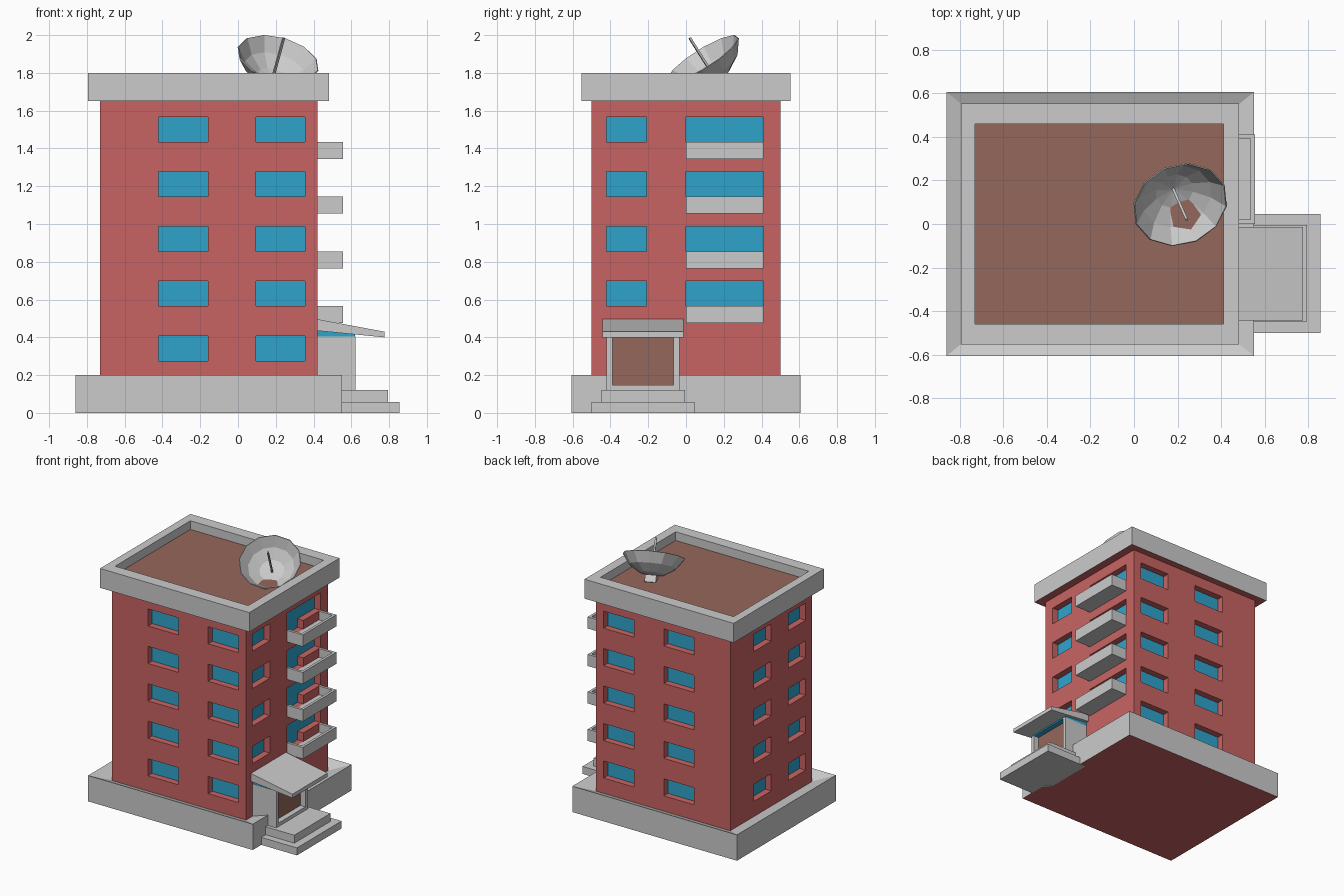
import bpy, bmesh, math
from mathutils import Vector

if "Cube" in bpy.data.objects:
    bpy.data.objects.remove(bpy.data.objects["Cube"])


def material(name, rgb):
    m = bpy.data.materials.new(name)
    m.diffuse_color = (*rgb, 1)
    m.use_nodes = True
    m.node_tree.nodes["Principled BSDF"].inputs["Base Color"].default_value = m.diffuse_color
    return m


CONCRETE = material("concrete grey", (0.6, 0.6, 0.6))
BRICK = material("brick red", (0.58, 0.127, 0.122))
GLASS = material("window blue", (0.028, 0.37, 0.6))
BROWN = material("roof brown", (0.30, 0.135, 0.103))


def finish(name, bm, mats, weld=True):
    if weld:
        bmesh.ops.remove_doubles(bm, verts=bm.verts, dist=1e-5)
    me = bpy.data.meshes.new(name)
    bm.to_mesh(me)
    bm.free()
    for m in mats:
        me.materials.append(m)
    ob = bpy.data.objects.new(name, me)
    bpy.context.collection.objects.link(ob)
    return ob


def rings(name, levels, mats, slots):
    """Stack of rectangles (x0, x1, y0, y1, z) bridged in order and capped;
    slots = material of bottom cap, each band, top cap."""
    bm = bmesh.new()
    loops = []
    for x0, x1, y0, y1, z in levels:
        loops.append([bm.verts.new(p) for p in
                      ((x0, y0, z), (x1, y0, z), (x1, y1, z), (x0, y1, z))])
    bm.faces.new(loops[0][::-1]).material_index = slots[0]
    for a, b, s in zip(loops, loops[1:], slots[1:]):
        for i in range(4):
            j = (i + 1) % 4
            bm.faces.new((a[i], a[j], b[j], b[i])).material_index = s
    bm.faces.new(loops[-1]).material_index = slots[-1]
    return finish(name, bm, mats, weld=False)


def box(name, x0, x1, y0, y1, z0, z1, mat):
    return rings(name, [(x0, x1, y0, y1, z0), (x0, x1, y0, y1, z1)], [mat], [0, 0, 0])


def prism(name, profile, y0, y1, mat):
    """Profile in x-z swept along y."""
    bm = bmesh.new()
    f = bm.faces.new([bm.verts.new((x, y0, z)) for x, z in profile])
    ext = bmesh.ops.extrude_face_region(bm, geom=[f])["geom"]
    bmesh.ops.translate(bm, verts=[v for v in ext if isinstance(v, bmesh.types.BMVert)],
                        vec=(0, y1 - y0, 0))
    bmesh.ops.recalc_face_normals(bm, faces=bm.faces)
    return finish(name, bm, [mat])


def facade(name, place, us, zs, is_open, depth=0.05):
    """Wall grid; open cells become recessed glass with brick reveals.
    place(u, z, d) maps wall coordinates and inward depth to 3D."""
    bm = bmesh.new()

    def quad(pts, slot):
        bm.faces.new([bm.verts.new(place(*p)) for p in pts]).material_index = slot

    def cell_open(i, j):
        return is_open((us[i] + us[i + 1]) / 2, (zs[j] + zs[j + 1]) / 2)

    for i in range(len(us) - 1):
        for j in range(len(zs) - 1):
            a, b, c, d = us[i], us[i + 1], zs[j], zs[j + 1]
            o = cell_open(i, j)
            k = depth if o else 0
            quad([(a, c, k), (b, c, k), (b, d, k), (a, d, k)], 1 if o else 0)
            if o:
                for (p, q), (ni, nj) in (
                        (((a, c), (b, c)), (i, j - 1)), (((b, c), (b, d)), (i + 1, j)),
                        (((b, d), (a, d)), (i, j + 1)), (((a, d), (a, c)), (i - 1, j))):
                    if not cell_open(ni, nj):
                        quad([(*p, 0), (*q, 0), (*q, depth), (*p, depth)], 0)
    return finish(name, bm, [BRICK, GLASS])


# Main dimensions
X0, X1, Y = -0.73, 0.42, 0.50
FLOORS = [0.275 + 0.29 * i for i in range(5)]
WIN_H = 0.132
zs = [0.1] + [z for f in FLOORS for z in (f, f + WIN_H)] + [1.66]


def on_floor(z, low=0.0):
    return any(f - low < z < f + WIN_H for f in FLOORS)


def within(u, spans):
    return any(a < u < b for a, b in spans)


# Plinth with a top sloping in to the walls
rings("plinth", [(-0.86, 0.55, -0.605, 0.605, 0), (-0.86, 0.55, -0.605, 0.605, 0.2),
                 (X0, X1, -Y, Y, 0.157)], [CONCRETE, BRICK], [1, 0, 0, 0])

# Four walls with recessed windows
wide = [(-0.42, -0.16), (0.095, 0.355)]
small = [(-0.42, -0.21), (0.0, 0.21)]
us_wide = [X0, -0.42, -0.16, 0.095, 0.355, X1]
facade("front_wall", lambda u, z, d: (u, -Y + d, z), us_wide, zs,
       lambda u, z: within(u, wide) and on_floor(z))
facade("back_wall", lambda u, z, d: (-u, Y - d, z), [-u for u in us_wide[::-1]], zs,
       lambda u, z: within(-u, wide) and on_floor(z))
facade("left_wall", lambda u, z, d: (X0 + d, -u, z), [-Y, -0.21, 0, 0.21, 0.42, Y], zs,
       lambda u, z: within(-u, small) and on_floor(z))

# Right wall: small windows, plus a balcony door and window on upper floors
DOOR = 0.067
zs_right = sorted(zs + [f - DOOR for f in FLOORS[1:]])


def right_open(u, z):
    if z < 0.45:
        return False
    return (within(u, [(-0.42, -0.21), (0, 0.41)]) and on_floor(z)) or \
           (within(u, [(0, 0.2)]) and on_floor(z, DOOR))


facade("right_wall", lambda u, z, d: (X1 - d, u, z),
       [-Y, -0.42, -0.21, 0, 0.2, 0.41, Y], zs_right, right_open)

# Balconies
for n, f in enumerate(FLOORS[1:], 2):
    lo, fl, top, t = f - 0.09, f - DOOR, f, 0.02
    box(f"balcony_floor_{n}", X1, 0.555, 0, 0.41, lo, fl, CONCRETE)
    box(f"balcony_front_{n}", 0.555 - t, 0.555, 0, 0.41, fl, top, CONCRETE)
    box(f"balcony_side_a_{n}", X1, 0.555 - t, 0, t, fl, top, CONCRETE)
    box(f"balcony_side_b_{n}", X1, 0.555 - t, 0.41 - t, 0.41, fl, top, CONCRETE)

# Parapet with sunken roof
ROOF = 1.733
outer, inner = (-0.795, 0.483, -0.552, 0.552), (-0.73, 0.41, -0.46, 0.46)
rings("parapet_and_roof", [(*outer, 1.65), (*outer, 1.8), (*inner, 1.8), (*inner, ROOF)],
      [CONCRETE, BRICK, BROWN], [1, 0, 0, 0, 2])

# Entrance: steps, side walls, door, glazing and sloped canopy
box("lower_step", 0.5, 0.855, -0.5, 0.045, 0, 0.058, CONCRETE)
box("upper_step", 0.5, 0.795, -0.447, -0.005, 0.058, 0.12, CONCRETE)
for side, y in (("front", -0.42), ("back", -0.065)):
    box(f"porch_wall_{side}", X1, 0.622, y, y + 0.03, 0.12, 0.405, CONCRETE)
box("threshold", X1, 0.622, -0.39, -0.065, 0.12, 0.147, CONCRETE)
box("door", X1, 0.58, -0.39, -0.065, 0.147, 0.405, BROWN)
prism("porch_glazing", [(X1, 0.405), (0.62, 0.405), (0.62, 0.416), (X1, 0.436)],
      -0.418, -0.037, GLASS)
prism("canopy", [(X1, 0.435), (0.775, 0.40), (0.775, 0.43), (X1, 0.496)],
      -0.442, -0.013, CONCRETE)

# Satellite dish: spherical cap turned to its axis
AXIS = Vector((0.227, -0.518, 0.825)).normalized()
RIM = Vector((0.2125, 0.0875, 1.877))
R, D, SIDES, STEPS = 0.218, 0.14, 12, 3
S = (R * R + D * D) / (2 * D)
turn = AXIS.to_track_quat('Z', 'Y')
bm = bmesh.new()
half = math.asin(R / S)
loops = []
for k in range(1, STEPS + 1):
    a = half * k / STEPS
    loops.append([bm.verts.new((S * math.sin(a) * math.cos(2 * math.pi * i / SIDES),
                                S * math.sin(a) * math.sin(2 * math.pi * i / SIDES),
                                S - D - S * math.cos(a))) for i in range(SIDES)])
pole = bm.verts.new((0, 0, -D))
for i in range(SIDES):
    j = (i + 1) % SIDES
    bm.faces.new((pole, loops[0][i], loops[0][j]))
    for a, b in zip(loops, loops[1:]):
        bm.faces.new((a[i], b[i], b[j], a[j]))
dish = finish("dish", bm, [CONCRETE])
dish.rotation_mode = 'QUATERNION'
dish.rotation_quaternion = turn
dish.location = RIM
shell = dish.modifiers.new("thickness", 'SOLIDIFY')
shell.thickness = 0.006

# Dish feed rod and mount, along the same axis
for name, w, a, b in (("dish_feed_rod", 0.006, -D, 0.131), ("dish_mount", 0.04, -0.195, -D - 0.003)):
    ob = box(name, -w, w, -w, w, a, b, CONCRETE)
    ob.rotation_mode = 'QUATERNION'
    ob.rotation_quaternion = turn
    ob.location = RIM
